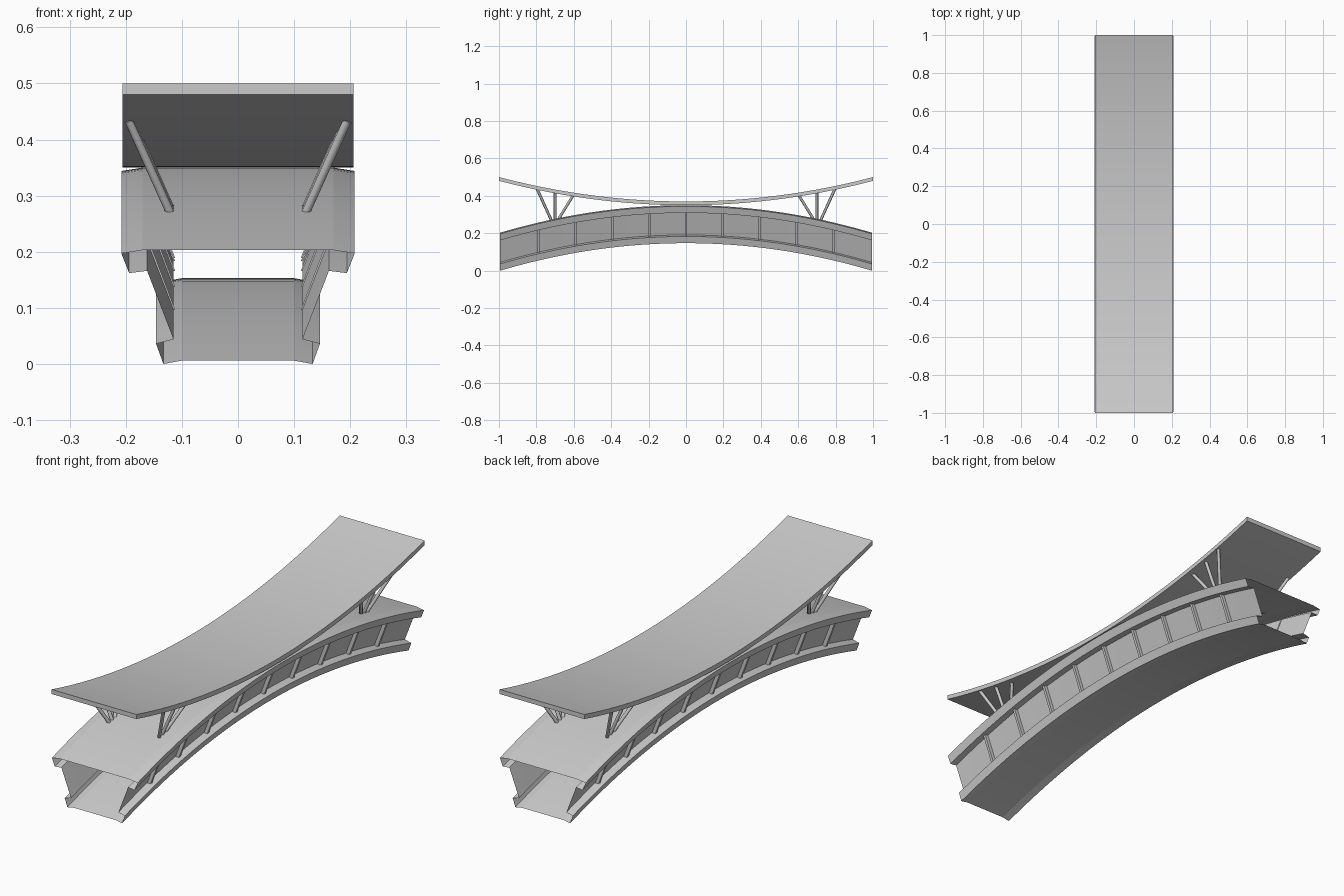
import bpy, math
from mathutils import Vector

if "Cube" in bpy.data.objects:
    bpy.data.objects.remove(bpy.data.objects["Cube"])

N = 48  # segments along the span


def add_object(name, verts, faces, smooth=True):
    me = bpy.data.meshes.new(name)
    me.from_pydata(verts, [], faces)
    me.update()
    ob = bpy.data.objects.new(name, me)
    bpy.context.collection.objects.link(ob)
    if smooth:
        bpy.ops.object.select_all(action='DESELECT')
        ob.select_set(True)
        bpy.context.view_layer.objects.active = ob
        bpy.ops.object.shade_smooth_by_angle(angle=math.radians(8))
    return ob


def sweep(name, profile, rise, half, closed=False):
    """Sweep an x/z profile along y, lifted by rise(y)."""
    n = len(profile)
    verts, faces = [], []
    for i in range(N + 1):
        y = half * (2 * i / N - 1)
        verts += [(x, y, z + rise(y)) for x, z in profile]
    for i in range(N):
        for j in range(n if closed else n - 1):
            k = (j + 1) % n
            faces.append((i*n + j, i*n + k, (i+1)*n + k, (i+1)*n + j))
    if closed:
        faces += [tuple(range(n)), tuple(range(N*n + n - 1, N*n - 1, -1))]
    return add_object(name, verts, faces)


def bar(name, a, b, radius, sides=8):
    """Round bar between two points."""
    a, b = Vector(a), Vector(b)
    d = b - a
    bpy.ops.mesh.primitive_cylinder_add(vertices=sides, radius=radius,
                                        depth=d.length, location=(a + b) / 2)
    ob = bpy.context.object
    ob.name = name
    ob.rotation_euler = d.to_track_quat('Z', 'Y').to_euler()
    bpy.ops.object.shade_smooth_by_angle(angle=math.radians(50))


END = 0.994
arch = lambda y: 0.147 * (1 - (y / END) ** 2)
sag = lambda y: 0.13 * y * y

# upper walkway: sagging slab
sweep("upper_deck", [(-.206, .35), (.206, .35), (.206, .37), (-.206, .37)], sag, 1.0, True)

# arched roadway: thin sheet with folded edge channels
half = [(.162, .166), (.194, .162), (.208, .197), (.17, .203)]
sweep("arch_top_chord", half + [(-x, z) for x, z in reversed(half)], arch, END)

# arched floor: same folded channel, narrower
half = [(.115, .044), (.146, .036), (.133, .0), (.1, .006)]
sweep("arch_bottom_chord", half + [(-x, z) for x, z in reversed(half)], arch, END)

for s, side in ((1, "right"), (-1, "left")):
    # sloped web between the chords
    sweep("web_" + side, [(s*.115, .044), (s*.162, .166)], arch, END)

    # web posts
    for i in range(-4, 5):
        y = i * 0.197
        h = arch(y)
        verts = [(s*(x + dx), y + dy, z + h)
                 for x, z in ((.115, .042), (.162, .166))
                 for dx, dy in ((-.003, -.006), (.016, -.006), (.016, .006), (-.003, .006))]
        faces = [(0, 1, 2, 3), (7, 6, 5, 4)] + [(j, j + 4, (j+1) % 4 + 4, (j+1) % 4) for j in range(4)]
        if s > 0:
            faces = [f[::-1] for f in faces]
        add_object("web_post_" + side, verts, faces, False)

    # fans of struts carrying the upper deck
    for e in (1, -1):
        for yb, yt in ((.68, .605), (.70, .70), (.72, .795)):
            zb, zt = .203 + arch(yb) - .003, .352 + sag(yt)
            bar("deck_strut_" + side, (s*.121, e*yb, zb),
                (s*(.121 + (zt - zb) * .45), e*yt, zt), .0075)
